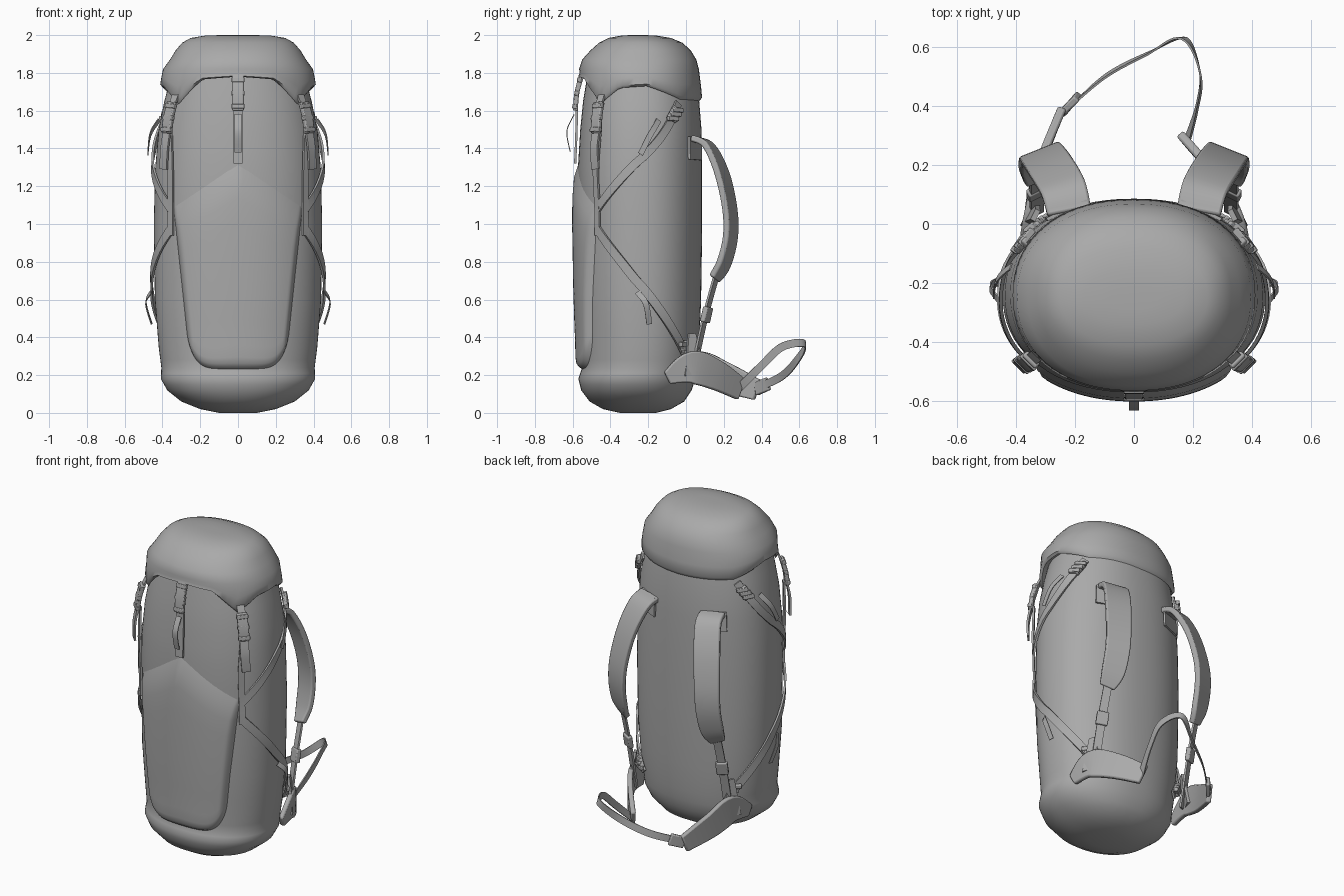
import bpy, bmesh, math
from mathutils import Vector

cube = bpy.data.objects.get("Cube")
if cube:
    bpy.data.objects.remove(cube, do_unlink=True)

grey = bpy.data.materials.new("grey_fabric")
grey.use_nodes = True
GREY = (0.4, 0.4, 0.4, 1)
grey.diffuse_color = GREY
grey.node_tree.nodes["Principled BSDF"].inputs["Base Color"].default_value = GREY

# Body profile: height, half width, front y, back y
BODY = [(0, .1, -.35, -.16), (.02, .2, -.44, -.08), (.06, .3, -.51, -.01),
        (.12, .375, -.555, .03), (.18, .408, -.57, .05), (.24, .406, -.55, .06),
        (.35, .42, -.55, .07), (.6, .44, -.56, .08), (1.0, .446, -.567, .086),
        (1.3, .438, -.572, .086), (1.5, .42, -.56, .082), (1.65, .39, -.545, .07),
        (1.8, .35, -.52, .05)]
POWER = 2.2


def add(name, rows, closed=True, caps=True, angle=40):
    """Skin rows of points into one smooth object."""
    bm = bmesh.new()
    grid = [[bm.verts.new(p) for p in row] for row in rows]
    n = len(grid[0])
    for a, b in zip(grid, grid[1:]):
        for i in range(n if closed else n - 1):
            j = (i + 1) % n
            bm.faces.new((a[i], a[j], b[j], b[i]))
    if caps:
        bm.faces.new(grid[0][::-1])
        bm.faces.new(grid[-1])
    bmesh.ops.recalc_face_normals(bm, faces=bm.faces)
    mesh = bpy.data.meshes.new(name)
    bm.to_mesh(mesh)
    bm.free()
    mesh.materials.append(grey)
    mesh.polygons.foreach_set("use_smooth", [True] * len(mesh.polygons))
    mesh.set_sharp_from_angle(angle=math.radians(angle))
    obj = bpy.data.objects.new(name, mesh)
    bpy.context.collection.objects.link(obj)
    return obj


def lerp_table(table, t):
    """Linear lookup in a table sorted by its first column."""
    t = min(max(t, table[0][0]), table[-1][0])
    for a, b in zip(table, table[1:]):
        if t <= b[0]:
            f = (t - a[0]) / (b[0] - a[0])
            return [p + (q - p) * f for p, q in zip(a[1:], b[1:])]


def oval(phi, z, hx, front, back):
    """Point on a rounded oval; phi in degrees from the front towards +x."""
    s, c = math.sin(math.radians(phi)), math.cos(math.radians(phi))
    e = 2 / POWER
    return Vector((hx * math.copysign(abs(s) ** e, s),
                   (front + back) / 2 - (back - front) / 2 * math.copysign(abs(c) ** e, c), z))


def on_body(phi, z, off):
    """Body surface point pushed out by off, with its normal."""
    hx, front, back = lerp_table(BODY, z)
    p = oval(phi, z, hx, front, back)
    n = Vector((p.x / hx ** 2, (p.y - (front + back) / 2) / ((back - front) / 2) ** 2, 0)).normalized()
    return p + n * off, n


def smooth_path(keys, steps):
    """Catmull-Rom samples through tuples of any length."""
    k = [keys[0]] + list(keys) + [keys[-1]]
    out = []
    for i in range(1, len(k) - 2):
        for s in range(steps):
            t = s / steps
            out.append([.5 * (2 * b + (c - a) * t + (2 * a - 5 * b + 4 * c - d) * t * t
                              + (3 * b - a - 3 * c + d) * t ** 3)
                        for a, b, c, d in zip(*k[i - 1:i + 3])])
    return out + [list(keys[-1])]


def ribbon(name, keys, width, thick, steps=8, bevel=0):
    """Flat strap: keys are (phi, z, offset) on the body or (x, y, z, normal)."""
    widths = width if isinstance(width, tuple) else (width,) * len(keys)
    samples = smooth_path([tuple(k) + (w,) for k, w in zip(keys, widths)], steps)
    if len(keys[0]) == 3:
        frames = [on_body(*s[:3]) for s in samples]
    else:
        frames = [(Vector(s[:3]), Vector(s[3:6])) for s in samples]
    rows = []
    for i, (p, n) in enumerate(frames):
        t = frames[min(i + 1, len(frames) - 1)][0] - frames[max(i - 1, 0)][0]
        w = t.cross(n).normalized()
        n = w.cross(t).normalized() * thick / 2
        w = w * samples[i][-1] / 2
        rows.append([p - w - n, p + w - n, p + w + n, p - w + n])
    obj = add(name, rows)
    if bevel:
        mod = obj.modifiers.new("rounded_edges", 'BEVEL')
        mod.width, mod.segments, mod.limit_method = bevel, 2, 'ANGLE'
    return obj


def buckle(name, keys, width=.062):
    """Side-release clip: wide plate with a raised middle and two webbing bars."""
    ribbon(name, keys, width, .026, 3, .006)
    (p0, z0, o0), (p1, z1, o1) = keys[0], keys[-1]
    for k, f in (("upper", .12), ("middle", .5), ("lower", .88)):
        p, z, o = p0 + (p1 - p0) * f, z0 + (z1 - z0) * f, o0 + (o1 - o0) * f
        ribbon(f"{name}_{k}_bar", [(p, z + .012, o + .008), (p, z - .012, o + .008)],
               width * 1.12, .024, 1, .004)


# Main bag
heights = sorted({r[0] for r in BODY} | {.09, .15, .21, .28, .45, .8, 1.15, 1.4})
add("main_bag", [[oval(i * 5, z, *lerp_table(BODY, z)) for i in range(72)] for z in heights], angle=60)

# Lid with a scalloped rim, rim height by angle from the front
RIM = [(0, 1.78), (26, 1.765), (50, 1.635), (72, 1.72), (95, 1.73), (130, 1.66), (180, 1.65)]
LID = [(1.82, .397, -.566, .068), (1.87, .36, -.55, .055), (1.92, .33, -.505, .025),
       (1.96, .295, -.46, -.02), (1.985, .25, -.41, -.08), (1.998, .17, -.34, -.16), (2, .08, -.29, -.22)]


def rim_row(size, lift):
    row = []
    for i in range(72):
        phi = i * 5
        z = lerp_table(RIM, min(phi, 360 - phi))[0]
        z += (1.82 - z) * lift
        row.append(oval(phi, z, .4 + size, -.557 - size, .073 + size))
    return row


lid_rows = [rim_row(-.03, .3), rim_row(-.002, 0), rim_row(.012, .12), rim_row(.006, .5)]
lid_rows += [[oval(i * 5, *r) for i in range(72)] for r in LID]
add("lid", lid_rows, angle=60)

# Front pocket with a peaked top and rounded lower corners
pocket_rows = []
EDGES = [0, .012, .03, .06, .12, .25, .4, .55, .7, .82, .92, 1]
for v in EDGES:
    row = []
    for i in range(41):
        u = math.sin(math.pi / 2 * (i / 20 - 1))
        low = .23 + .2 * (1 - math.sqrt(1 - min(1, abs(u)) ** 6))
        z = low + (1.335 - .235 * abs(u) - low) * v
        x = u * (.25 + .09 * min(1, (z - .23) / .85))
        hx, front, back = lerp_table(BODY, z)
        y = (front + back) / 2 - (back - front) / 2 * (1 - abs(x / hx) ** POWER) ** (1 / POWER)
        puff = min(1, v / .04, (1 - abs(u)) / .06, (1 - v) / .25 + .12 * (v < 1))
        row.append((x, y + .006 - .042 * math.sqrt(max(0, puff)), z))
    pocket_rows.append(row)
add("front_pocket", pocket_rows, closed=False, caps=False, angle=70)

# Centre lid strap
buckle("centre_buckle", [(0, 1.785, .03), (0, 1.7, .04), (0, 1.6, .035)])
ribbon("centre_strap", [(0, 1.62, .03), (0, 1.5, .02), (0, 1.32, .016)], .05, .012)
ribbon("centre_strap_tail", [(0, 1.58, .04), (0, 1.49, .07), (0, 1.38, .045)], .035, .005)

for s, side in ((1, "left"), (-1, "right")):
    # Lid corner buckles and the webbing below them
    buckle(f"{side}_lid_buckle", [(s * 53, 1.645, .04), (s * 53, 1.56, .05), (s * 53, 1.48, .045)])
    ribbon(f"{side}_lid_tab", [(s * 53, 1.72, .015), (s * 53, 1.62, .04)], .045, .012)
    ribbon(f"{side}_lid_strap_tail", [(s * 53, 1.5, .045), (s * 53, 1.4, .055), (s * 54, 1.29, .045)], .052, .012)
    ribbon(f"{side}_lid_strap", [(s * 53, 1.5, .03), (s * 50, 1.28, .02), (s * 50, 1.08, .012),
                                 (s * 50, .94, .012)], .036, .012)
    # Crossing compression straps
    ribbon(f"{side}_upper_compression_strap", [(s * 126, 1.64, .01), (s * 106, 1.46, .018),
           (s * 78, 1.26, .016), (s * 50, 1.08, .012)], .045, .012)
    ribbon(f"{side}_lower_compression_strap", [(s * 50, .97, .012), (s * 76, .79, .016),
           (s * 106, .54, .016), (s * 138, .29, .012)], .048, .012)
    buckle(f"{side}_upper_slider", [(s * 123, 1.61, .02), (s * 116, 1.55, .02)], .06)
    buckle(f"{side}_lower_slider", [(s * 130, .37, .02), (s * 136, .31, .02)], .06)
    ribbon(f"{side}_upper_strap_tail", [(s * 104, 1.55, .02), (s * 96, 1.47, .045), (s * 90, 1.37, .045)], .03, .005)
    ribbon(f"{side}_lower_strap_tail", [(s * 88, .64, .02), (s * 93, .58, .05), (s * 96, .47, .03)], .03, .005)

    # Padded shoulder strap with its anchor patch
    ribbon(f"{side}_shoulder_anchor", [(s * 150, 1.46, .004), (s * 150, 1.34, .004)], .15, .012, 3)
    ribbon(f"{side}_shoulder_strap",
           [(s * .22, .04, 1.45, 0, .5, 1), (s * .24, .12, 1.415, s * .2, .8, .6), (s * .28, .19, 1.27, s * .4, 1, 0),
            (s * .31, .232, 1.08, s * .4, 1, 0), (s * .32, .235, .93, s * .4, 1, 0),
            (s * .325, .2, .79, s * .4, 1, 0), (s * .33, .15, .71, s * .4, 1, 0)],
           (.15, .155, .155, .15, .145, .135, .09), .034, 6, .01)
    ribbon(f"{side}_shoulder_webbing", [(s * .33, .165, .74, s * .5, 1, 0), (s * .33, .1, .5, s * .5, 1, 0),
           (s * .33, .035, .2, s * .5, 1, 0)], .048, .012)
    ribbon(f"{side}_shoulder_adjuster", [(s * .33, .118, .56, s * .5, 1, 0), (s * .33, .1, .48, s * .5, 1, 0)],
           .07, .03, 2, .006)
    # Triangular support joining the hip fin to the webbing
    ribbon(f"{side}_hip_gusset", [(s * .335, .03, .42, s, .5, 0), (s * .345, .04, .31, s, .5, 0),
           (s * .35, .05, .2, s, .5, 0)], (.04, .08, .13), .018)

# Hip fins, each folded its own way
ribbon("left_hip_fin", [(.375, -.1, .185, 1, .3, 0), (.355, .03, .24, 1, .4, 0), (.28, .16, .2, .8, .6, 0),
       (.17, .29, .125, .7, .6, 0)], (.07, .17, .16, .12), .03, 6, .008)
ribbon("right_hip_fin", [(-.375, -.1, .185, -1, .3, 0), (-.355, .05, .24, -1, .3, 0), (-.32, .2, .19, -1, .3, 0),
       (-.25, .38, .12, -.9, .4, 0)], (.07, .17, .16, .11), .03, 6, .008)

# Loose waist belt looping between the fins
ribbon("waist_belt", [(.18, .28, .13, 1, .3, 0), (.215, .4, .25, 1, 0, 0), (.225, .51, .35, 1, .2, 0),
       (.17, .63, .365, .5, 1, .3), (.05, .58, .27, -.4, 1, .2), (-.1, .5, .19, -.5, 1, .3),
       (-.245, .37, .13, -.6, 1, 0)], .042, .007)
ribbon("waist_buckle", [(-.19, .435, .155, -.6, 1, .2), (-.25, .37, .125, -.6, 1, 0)], .07, .025, 2, .006)
